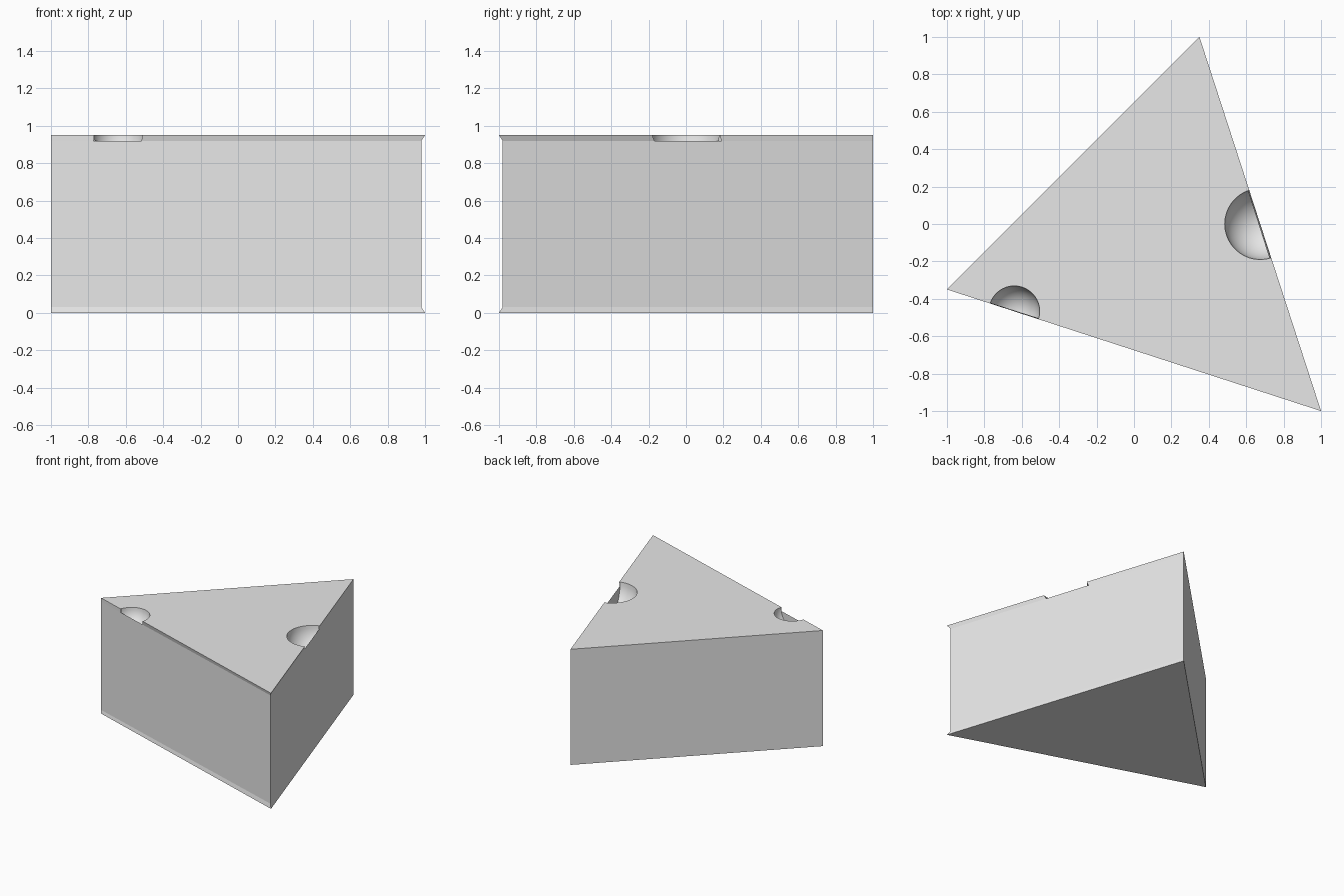
import bpy, bmesh, math
from mathutils import Vector

cube = bpy.data.objects.get("Cube")
if cube:
    bpy.data.objects.remove(cube)

H, LIP = 0.95, 0.03
LEFT, TIP, BACK = Vector((-1, -0.35, 0)), Vector((1, -1, 0)), Vector((0.35, 1, 0))
TIP_IN = Vector((0.98, -0.98, 0))      # tip edge, set back between the rims
UP = Vector((0, 0, 1))
ARC = 20

grey = bpy.data.materials.new("light grey")
grey.use_nodes = True
grey.diffuse_color = (0.8, 0.8, 0.8, 1)
grey.node_tree.nodes["Principled BSDF"].inputs["Base Color"].default_value = (0.8, 0.8, 0.8, 1)


def add_object(name, bm):
    mesh = bpy.data.meshes.new(name)
    bm.to_mesh(mesh)
    bm.free()
    mesh.materials.append(grey)
    obj = bpy.data.objects.new(name, mesh)
    bpy.context.collection.objects.link(obj)
    return obj


def face(bm, points):
    return bm.faces.new([bm.verts.new(p) for p in points])


def bowl_point(hole, turn, drop):
    """Point on a quarter sphere that hangs from the top edge."""
    start, end, centre, radius = hole
    along = (end - start).normalized()
    inward = UP.cross(along)
    flat = along * math.cos(turn) + inward * math.sin(turn)
    return centre + UP * H + radius * (flat * math.cos(drop) - UP * math.sin(drop))


def make_hole(start, end, share, radius):
    return start, end, start.lerp(end, share), radius


front_hole = make_hole(LEFT, TIP, 0.18, 0.136)
side_hole = make_hole(TIP, BACK, 0.5, 0.19)


def rim(hole):
    return [bowl_point(hole, math.pi * (1 - i / ARC), 0) for i in range(ARC + 1)]


# Wedge: top with bites, base and plain back wall
bm = bmesh.new()
face(bm, [LEFT + UP * H, *rim(front_hole), TIP + UP * H, *rim(side_hole), BACK + UP * H])
face(bm, [BACK, TIP, LEFT])
face(bm, [BACK, LEFT, LEFT + UP * H, BACK + UP * H])

# Two cut walls, set back slightly towards the tip, with rims above and below
for hole, a, b in ((front_hole, LEFT, TIP_IN), (side_hole, TIP_IN, BACK)):
    start, end, centre, radius = hole
    low, high = UP * LIP, UP * (H - LIP)
    face(bm, [a + low, b + low, b + high, a + high])
    face(bm, [start, end, b + low, a + low])
    length = (end - start).length
    mid = (centre - start).length / length
    half = radius / length
    for s, t in ((0, mid - half), (mid + half, 1)):
        face(bm, [a.lerp(b, s) + high, a.lerp(b, t) + high,
                  start.lerp(end, t) + UP * H, start.lerp(end, s) + UP * H])
bmesh.ops.remove_doubles(bm, verts=bm.verts, dist=0.0005)
add_object("cheese_wedge", bm)

# Round hollows, trimmed behind the walls
for name, hole, a, b in (("front_hollow", front_hole, LEFT, TIP_IN),
                         ("side_hollow", side_hole, TIP_IN, BACK)):
    bm = bmesh.new()
    rings = ARC // 2
    for i in range(ARC):
        for j in range(rings):
            corners = ((i, j), (i, j + 1), (i + 1, j + 1), (i + 1, j))
            face(bm, [bowl_point(hole, math.pi * p / ARC, math.pi / 2 * q / rings)
                      for p, q in corners])
    bmesh.ops.remove_doubles(bm, verts=bm.verts, dist=0.0005)
    bmesh.ops.bisect_plane(bm, geom=bm.verts[:] + bm.edges[:] + bm.faces[:],
                           plane_co=a, plane_no=(b - a).cross(UP), clear_outer=True)
    bmesh.ops.recalc_face_normals(bm, faces=bm.faces)
    if sum(f.normal.z for f in bm.faces) < 0:
        bmesh.ops.reverse_faces(bm, faces=bm.faces)
    for f in bm.faces:
        f.smooth = True
    add_object(name, bm)
